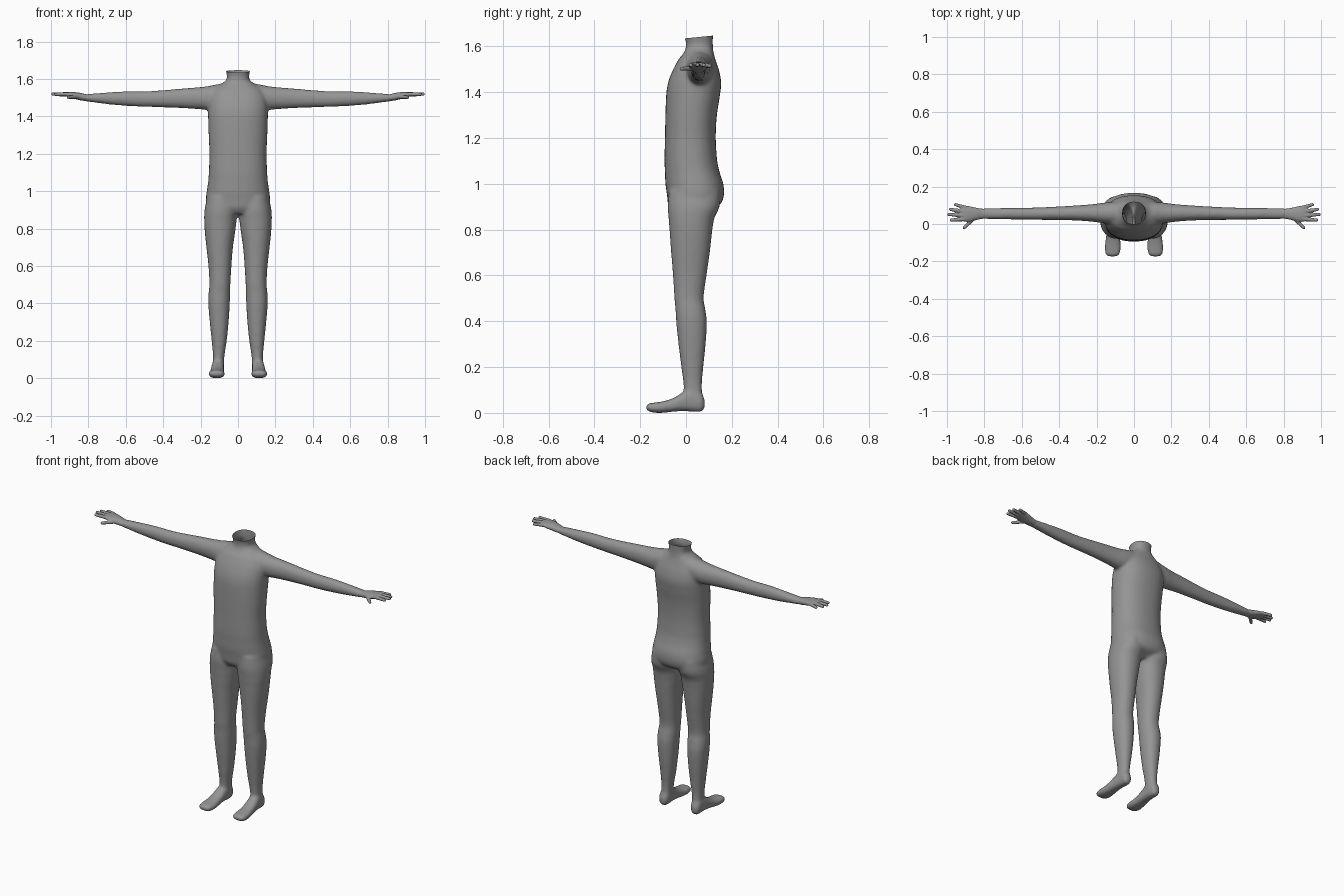
import bpy, bmesh, math
from mathutils import Vector, Matrix

if "Cube" in bpy.data.objects:
    bpy.data.objects.remove(bpy.data.objects["Cube"])

grey = bpy.data.materials.new("plain grey")
grey.diffuse_color = (0.3, 0.3, 0.3, 1)
grey.use_nodes = True
grey.node_tree.nodes["Principled BSDF"].inputs["Base Color"].default_value = grey.diffuse_color


def smooth_rows(rows, steps=4):
    """Catmull-Rom interpolation of the section table."""
    out = []
    for i in range(len(rows) - 1):
        a, b, c, d = (rows[max(i - 1, 0)], rows[i], rows[i + 1],
                      rows[min(i + 2, len(rows) - 1)])
        for k in range(steps):
            t = k / steps
            row = [0.5 * (2 * q + (r - p) * t + (2 * p - 5 * q + 4 * r - s) * t * t
                          + (3 * q - p - 3 * r + s) * t ** 3)
                   for p, q, r, s in zip(a, b, c, d)]
            row[0] = b[0] + (c[0] - b[0]) * t
            out.append(row)
    return out + [list(rows[-1])]


def loft(bm, axis, rows, side=1, power=2.2, n=32):
    """Rows are (station, min, max, min, max) over the two other axes."""
    others = [i for i in range(3) if i != axis]
    rings = []
    for t, a0, a1, b0, b1 in smooth_rows(rows):
        ring = []
        for k in range(n):
            ang = 2 * math.pi * k / n
            c, s = math.cos(ang), math.sin(ang)
            p = [0, 0, 0]
            p[axis] = t
            p[others[0]] = (a0 + a1) / 2 + (a1 - a0) / 2 * math.copysign(abs(c) ** (2 / power), c)
            p[others[1]] = (b0 + b1) / 2 + (b1 - b0) / 2 * math.copysign(abs(s) ** (2 / power), s)
            p[0] *= side
            ring.append(bm.verts.new(p))
        rings.append(ring)
    for r0, r1 in zip(rings, rings[1:]):
        for k in range(n):
            bm.faces.new((r0[k], r0[(k + 1) % n], r1[(k + 1) % n], r1[k]))
    bm.faces.new(rings[0])
    bm.faces.new(rings[-1])


def finger(bm, p, q, r0, r1, side):
    """Tapered finger with a round tip."""
    p, q = Vector((p[0] * side, p[1], p[2])), Vector((q[0] * side, q[1], q[2]))
    d = q - p
    m = Matrix.Translation((p + q) / 2) @ d.to_track_quat('Z', 'Y').to_matrix().to_4x4()
    bmesh.ops.create_cone(bm, cap_ends=True, segments=14, radius1=r0, radius2=r1,
                          depth=d.length, matrix=m)
    bmesh.ops.create_uvsphere(bm, u_segments=14, v_segments=8, radius=r1,
                              matrix=Matrix.Translation(q))


def finish(bm, name, voxel, iterations, cut=None):
    """Fuse the overlapping lofts into one skin, soften it, optionally cut it open."""
    bmesh.ops.recalc_face_normals(bm, faces=bm.faces[:])
    me = bpy.data.meshes.new(name)
    bm.to_mesh(me)
    bm.free()
    ob = bpy.data.objects.new(name, me)
    bpy.context.collection.objects.link(ob)
    rem = ob.modifiers.new("fuse", 'REMESH')
    rem.mode = 'VOXEL'
    rem.voxel_size = voxel
    sm = ob.modifiers.new("soften", 'SMOOTH')
    sm.factor = 0.5
    sm.iterations = iterations
    bpy.context.view_layer.update()
    dg = bpy.context.evaluated_depsgraph_get()
    skin = bpy.data.meshes.new_from_object(ob.evaluated_get(dg))
    ob.modifiers.clear()
    ob.data = skin
    bm = bmesh.new()
    bm.from_mesh(skin)
    if cut:
        bmesh.ops.bisect_plane(bm, geom=bm.verts[:] + bm.edges[:] + bm.faces[:],
                               plane_co=cut[0], plane_no=cut[1], clear_outer=True)
    for f in bm.faces:
        f.smooth = True
        f.material_index = 0
    bm.to_mesh(skin)
    bm.free()
    skin.name = name
    skin.materials.clear()
    skin.materials.append(grey)


# torso: height, half width, front, back
torso = [(0.88, .10, -.06, .10), (0.91, .155, -.078, .15), (0.95, .172, -.083, .166),
         (1.0, .167, -.09, .163), (1.05, .16, -.092, .147), (1.1, .156, -.094, .136),
         (1.2, .153, -.092, .13), (1.3, .157, -.09, .135), (1.4, .16, -.086, .15),
         (1.45, .16, -.076, .153), (1.5, .153, -.056, .143), (1.545, .13, -.032, .128),
         (1.575, .088, -.008, .12), (1.595, .062, -.001, .118), (1.62, .06, -.001, .117),
         (1.645, .065, -.008, .118), (1.69, .07, -.012, .12)]
# leg: height, inner, outer, front, back
leg = [(0.97, .01, .165, -.075, .15), (0.9, .002, .179, -.08, .147), (0.85, .007, .181, -.076, .124),
       (0.8, .013, .179, -.072, .115), (0.7, .027, .169, -.065, .104), (0.6, .035, .158, -.057, .09),
       (0.5, .041, .153, -.051, .077), (0.45, .042, .158, -.046, .085), (0.4, .044, .159, -.043, .091),
       (0.3, .05, .151, -.033, .086), (0.2, .06, .141, -.021, .076), (0.12, .072, .134, -.011, .07),
       (0.07, .075, .135, -.008, .073), (0.03, .078, .137, -.004, .076)]
# foot: depth, inner, outer, bottom, top
foot = [(.082, .092, .122, .02, .06), (.07, .08, .135, .006, .085), (.04, .075, .138, .004, .105),
        (.0, .075, .142, .007, .098), (-.05, .074, .148, .006, .068), (-.09, .072, .153, .001, .053),
        (-.13, .071, .157, .0, .046), (-.16, .075, .153, .005, .042), (-.175, .09, .143, .014, .035)]
# arm: distance out, front, back, bottom, top
arm = [(.09, .0, .12, 1.44, 1.575), (.16, .004, .114, 1.435, 1.562), (.22, .012, .106, 1.439, 1.555),
       (.3, .018, .1, 1.444, 1.549), (.4, .021, .094, 1.448, 1.54), (.5, .022, .089, 1.451, 1.534),
       (.6, .023, .087, 1.456, 1.534), (.7, .025, .086, 1.465, 1.528), (.8, .026, .084, 1.478, 1.52),
       (.84, .03, .08, 1.485, 1.517)]
palm = [(.80, .029, .081, 1.482, 1.516), (.84, .022, .086, 1.485, 1.525), (.88, .012, .095, 1.495, 1.53),
        (.91, .014, .098, 1.503, 1.53), (.928, .025, .09, 1.508, 1.526)]
# finger roots and tips
fingers = [((.90, .087, 1.517), (.955, .104, 1.515)), ((.91, .067, 1.519), (.982, .078, 1.518)),
           ((.91, .046, 1.519), (.991, .051, 1.519)), ((.905, .026, 1.518), (.978, .021, 1.518)),
           ((.855, .032, 1.505), (.908, -.02, 1.502))]

# body skin with the neck left open
bm = bmesh.new()
loft(bm, 2, [(z, -w, w, f, b) for z, w, f, b in torso], power=2.3)
for side in (1, -1):
    loft(bm, 2, leg, side)
    loft(bm, 1, foot, side, 2.5)
    loft(bm, 0, arm, side, 2.1)
finish(bm, "body", 0.008, 10, ((0, 0.06, 1.641), Vector((0, -0.1, 1)).normalized()))

# hands
for side, name in ((1, "left_hand"), (-1, "right_hand")):
    bm = bmesh.new()
    loft(bm, 0, palm, side)
    for root, tip in fingers:
        finger(bm, root, tip, .0115, .0085, side)
    finish(bm, name, 0.0035, 3)
